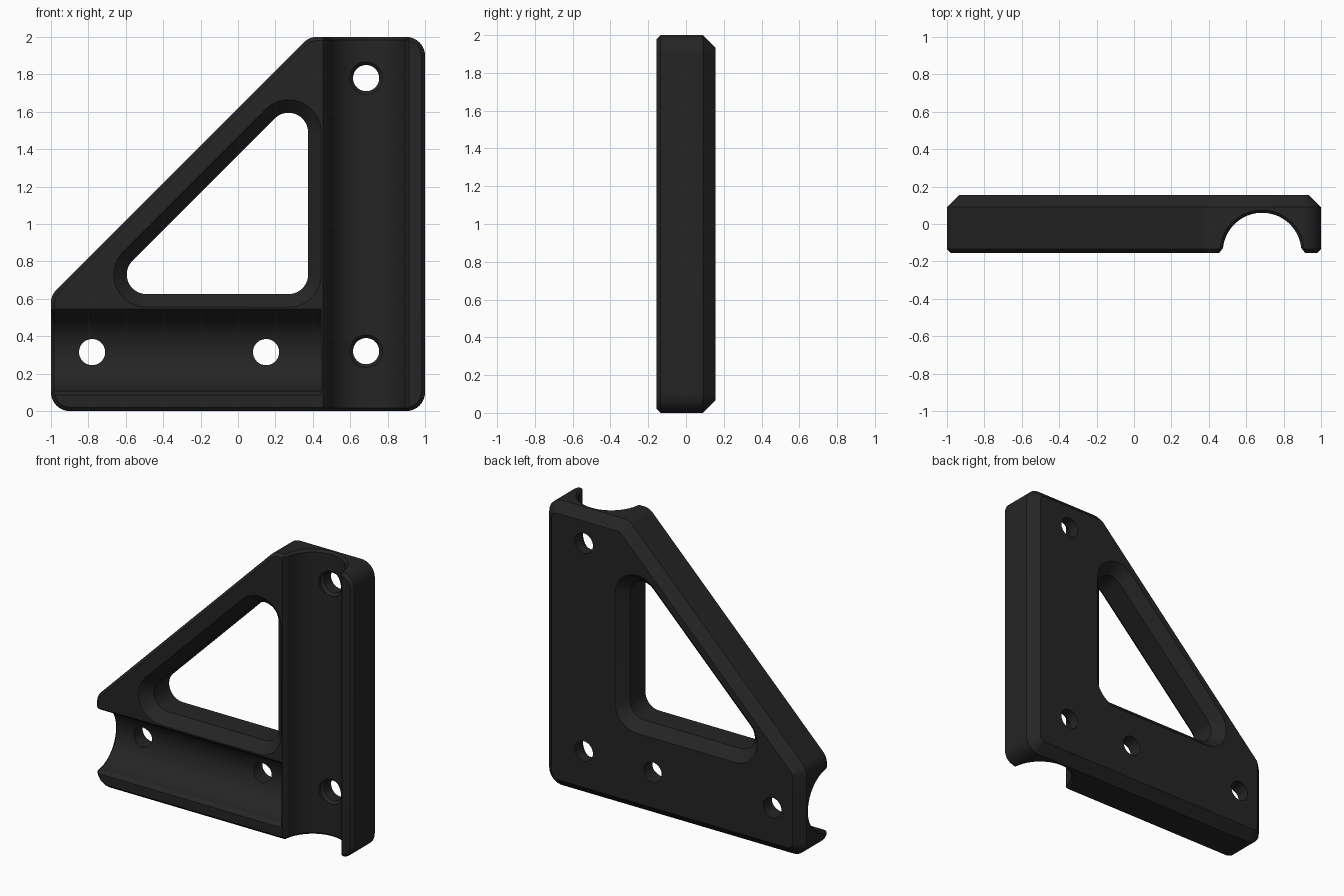
import bpy, bmesh, math

if "Cube" in bpy.data.objects:
    bpy.data.objects.remove(bpy.data.objects["Cube"])

black = bpy.data.materials.new("matte black")
black.diffuse_color = (0.018, 0.018, 0.018, 1)
black.use_nodes = True
black.node_tree.nodes["Principled BSDF"].inputs["Base Color"].default_value = black.diffuse_color


def loft(name, rings):
    """Solid through a list of equally sized point rings, capped at both ends."""
    bm = bmesh.new()
    loops = [[bm.verts.new(p) for p in ring] for ring in rings]
    n = len(loops[0])
    for a, b in zip(loops, loops[1:]):
        for i in range(n):
            j = (i + 1) % n
            bm.faces.new((a[i], a[j], b[j], b[i]))
    bm.faces.new(loops[0])
    bm.faces.new(loops[-1])
    bmesh.ops.recalc_face_normals(bm, faces=bm.faces)
    me = bpy.data.meshes.new(name)
    bm.to_mesh(me)
    bm.free()
    me.materials.append(black)
    ob = bpy.data.objects.new(name, me)
    bpy.context.collection.objects.link(ob)
    return ob


def rounded(centres, r, y, steps=10):
    """Rounded outline at depth y: arcs of radius r about counter-clockwise centres."""
    pts, n = [], len(centres)
    for i, (cx, cz) in enumerate(centres):
        px, pz = centres[i - 1]
        nx, nz = centres[(i + 1) % n]
        a0 = math.atan2(cz - pz, cx - px) - math.pi / 2
        a1 = math.atan2(nz - cz, nx - cx) - math.pi / 2
        turn = (a1 - a0) % (2 * math.pi)
        for k in range(steps + 1):
            a = a0 + turn * k / steps
            pts.append((cx + r * math.cos(a), y, cz + r * math.sin(a)))
    return pts


def groove_profile(off, steps=48):
    """Half-round channel section (u, y) with flared lips, grown by off."""
    r = 0.21 + off
    pts = []
    for k in range(steps + 1):
        a = math.radians(6 + 168 * k / steps)
        pts.append((r * math.cos(a), -0.15 + r * math.sin(a)))
    return pts + [(-r - 0.02, -0.155), (-r - 0.065, -0.2),
                  (r + 0.065, -0.2), (r + 0.02, -0.155)]


def disc(x, z, r, y, steps=40):
    return [(x + r * math.cos(2 * math.pi * k / steps), y,
             z + r * math.sin(2 * math.pi * k / steps)) for k in range(steps)]


# Plate with a wide back chamfer and a narrow front chamfer
corners = [(-0.9, 0.1), (0.9, 0.1), (0.9, 1.9), (0.4214, 1.9), (-0.9, 0.5786)]
bracket = loft("corner_bracket", [rounded(corners, r, y) for r, y in
               ((0.08, -0.155), (0.1, -0.135), (0.1, 0.09), (0.035, 0.155))])

# Triangular window, chamfered on both faces
window = [(-0.49, 0.73), (0.27, 0.73), (0.27, 1.49)]
cutters = [loft("window_cutter", [rounded(window, r, y) for r, y in
           ((0.185, -0.165), (0.105, -0.085), (0.105, 0.085), (0.185, 0.165))])]

# Full-height channel, and a side channel that stops at the ridge
upright = ((-0.02, 0.035), (0.015, 0), (1.985, 0), (2.02, 0.035))
cutters.append(loft("upright_groove_cutter",
               [[(0.685 + u, y, t) for u, y in groove_profile(o)] for t, o in upright]))
side = ((-1.02, 0.035), (-0.985, 0), (0.445, 0))
cutters.append(loft("side_groove_cutter",
               [[(t, y, 0.315 + u) for u, y in groove_profile(o)] for t, o in side]))

# Bolt holes, countersunk in the upright channel
for x, z in ((0.685, 1.78), (0.685, 0.32)):
    cutters.append(loft("bolt_hole_cutter", [disc(x, z, r, y) for r, y in
                   ((0.087, 0.02), (0.087, 0.06), (0.07, 0.078), (0.07, 0.2))]))
for x in (-0.78, 0.15):
    cutters.append(loft("bolt_hole_cutter",
                   [disc(x, 0.315, 0.07, y) for y in (0.0, 0.2)]))

# Cut everything, then remove the helpers
bpy.context.view_layer.objects.active = bracket
bracket.select_set(True)
for c in cutters:
    c.hide_render = True
    mod = bracket.modifiers.new("cut", "BOOLEAN")
    mod.operation, mod.solver, mod.object = "DIFFERENCE", "EXACT", c
    bpy.ops.object.modifier_apply(modifier=mod.name)
    bpy.data.objects.remove(c)

bpy.ops.object.shade_smooth_by_angle(angle=math.radians(30))
